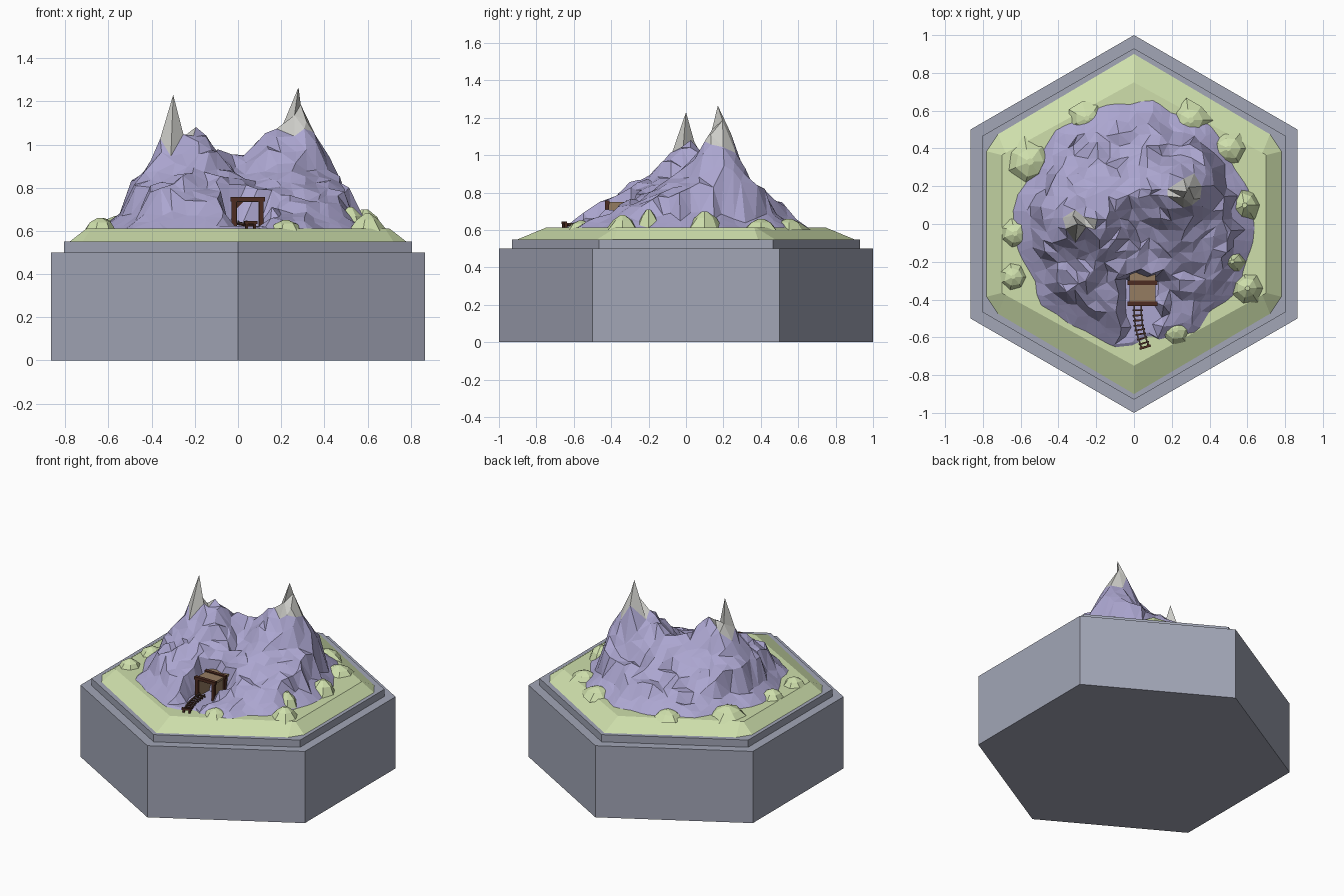
import bpy, bmesh, math, random
from mathutils import Vector, Matrix, noise

if "Cube" in bpy.data.objects:
    bpy.data.objects.remove(bpy.data.objects["Cube"])
random.seed(4)

def mat(name, c):
    m = bpy.data.materials.new(name)
    m.diffuse_color = (*c, 1)
    m.use_nodes = True
    m.node_tree.nodes["Principled BSDF"].inputs["Base Color"].default_value = m.diffuse_color
    return m

STONE = mat("stone", (.36, .38, .47))
GRASS = mat("grass", (.62, .74, .41))
ROCK = mat("rock", (.41, .38, .63))
SNOW = mat("snow", (.60, .60, .57))
TAN = mat("planks", (.30, .20, .12))
WOOD = mat("dark_wood", (.075, .025, .015))
IRON = mat("iron", (.10, .06, .05))

def make(name, bm, *mats):
    bmesh.ops.recalc_face_normals(bm, faces=bm.faces)
    me = bpy.data.meshes.new(name)
    bm.to_mesh(me)
    bm.free()
    ob = bpy.data.objects.new(name, me)
    bpy.context.collection.objects.link(ob)
    for m in mats:
        me.materials.append(m)
    return ob

def loft(name, rings, m):
    """Solid through stacked rings of equal point count."""
    bm = bmesh.new()
    vs = [[bm.verts.new(p) for p in r] for r in rings]
    n = len(vs[0])
    for a, b in zip(vs, vs[1:]):
        for i in range(n):
            bm.faces.new((a[i], a[(i+1) % n], b[(i+1) % n], b[i]))
    bm.faces.new(vs[0])
    bm.faces.new(vs[-1])
    return make(name, bm, m)

def hexa(r, z):
    return [(r*math.sin(i*math.pi/3), r*math.cos(i*math.pi/3), z) for i in range(6)]

def cut_hex(x, y1, x2, y2, top, z):
    q = [(0, top), (x2, y2), (x, y1), (x, -y1), (x2, -y2), (0, -top),
         (-x2, -y2), (-x, -y1), (-x, y1), (-x2, y2)]
    return [(a, b, z) for a, b in q]

def box(bm, lo, hi):
    c = [(a+b)/2 for a, b in zip(lo, hi)]
    s = [b-a for a, b in zip(lo, hi)]
    bmesh.ops.create_cube(bm, size=1, matrix=Matrix.Translation(c) @ Matrix.Diagonal((*s, 1)))

# hexagonal plinth, step and turf
loft("hex_plinth", [hexa(1, 0), hexa(1, .5)], STONE)
loft("hex_step", [hexa(.93, .5), hexa(.93, .55)], STONE)
loft("turf", [cut_hex(.78, .385, .72, .475, .90, .55),
              cut_hex(.70, .365, .68, .376, .75, .612)], GRASS)

# terrain: height is the highest of two peaks and the saddle ridge
def curve(d, pts):
    for (a, h), (b, k) in zip(pts, pts[1:]):
        if d <= b:
            return h + (k-h)*(d-a)/(b-a)
    return pts[-1][1]

LEFT, RIGHT = Vector((-.30, 0)), Vector((.28, .17))
PL = [(0, 1.23), (.05, 1.06), (.1, .95), (.2, .81), (.3, .70), (.4, .65), (.55, .58)]
PR = [(0, 1.26), (.05, 1.14), (.12, .98), (.2, .83), (.3, .70), (.4, .64), (.5, .58)]
RIDGE = [(-.19, .02, 1.10), (-.09, .13, .97), (.03, .17, .97), (.11, .16, 1.04), (.2, .13, 1.09)]
FALL = [(0, 0), (.1, .11), (.2, .21), (.3, .27), (.4, .32), (.6, .42)]

def height(x, y):
    p = Vector((x, y))
    h = max(curve((p-LEFT).length, PL), curve((p-RIGHT).length, PR))
    for a, b in zip(RIDGE, RIDGE[1:]):
        a, b = Vector(a), Vector(b)
        e = (b-a).xy
        t = min(1, max(0, (p-a.xy).dot(e)/e.length_squared))
        q = a.lerp(b, t)
        h = max(h, q.z - curve((p-q.xy).length, FALL))
    # vertical gullies fan out from the centre
    ang, r = math.atan2(y, x), p.length
    h += .045*noise.noise((5*math.cos(ang), 5*math.sin(ang), r*4)) * min(1, r*3)
    h += .04*noise.noise((x*13, y*13, 2))
    h = max(h, .632 + .03*noise.noise((x*9, y*9, 7)))
    # ragged foot
    edge = .625 + .045*noise.noise((4*math.cos(ang), 4*math.sin(ang), 5))
    if r > edge - .1:
        h = min(h, .60 + (edge-r)*.75 + .02)
    # level floor in front of the mine
    if -.06 < x < .15 and y < -.28:
        h = min(h, .622)
    return max(h, .57)

bm = bmesh.new()
N, S = 25, .70
grid = []
for j in range(N+1):
    row = []
    for i in range(N+1):
        x, y = [(-S + 2*S*k/N) + random.uniform(-.018, .018) for k in (i, j)]
        row.append(bm.verts.new((x, y, height(x, y))))
    grid.append(row)
# exact summits
for p, z in ((LEFT, 1.23), (RIGHT, 1.265)):
    v = min(bm.verts, key=lambda v: (v.co.xy-p).length)
    v.co = (p.x, p.y, z)
for j in range(N):
    for i in range(N):
        a, b, c, d = grid[j][i], grid[j][i+1], grid[j+1][i+1], grid[j+1][i]
        tris = ((a, b, c), (a, c, d)) if abs(a.co.z-c.co.z) < abs(b.co.z-d.co.z) else ((a, b, d), (b, c, d))
        for t in tris:
            if max(v.co.z for v in t) > .613:
                f = bm.faces.new(t)
                m = f.calc_center_median()
                if (m.z > 1.01 and (m.xy-LEFT).length < .085) or (m.z > 1.06 and (m.xy-RIGHT).length < .09):
                    f.material_index = 1
bmesh.ops.delete(bm, geom=[v for v in bm.verts if not v.link_faces], context='VERTS')
make("twin_peak_mountain", bm, ROCK, SNOW)

# low grassy mounds around the foot
for k, (x, y, r, h) in enumerate([(.60, -.34, .09, .07), (.585, .10, .10, .09), (-.63, -.05, .09, .05),
                                  (-.64, -.28, .08, .05), (.30, .55, .11, .05), (.50, .40, .10, .05),
                                  (-.55, .33, .13, .06), (-.25, .56, .10, .04), (.22, -.56, .09, .04),
                                  (.52, -.20, .08, .10)]):
    def ring(s, z):
        return [(x+s*r*random.uniform(.8, 1.1)*math.cos(i*math.tau/7),
                 y+s*r*random.uniform(.8, 1.1)*math.sin(i*math.tau/7), z) for i in range(7)]
    loft(f"grass_mound_{k}", [ring(1, .60), ring(.6, .61+h*.6), ring(.15, .61+h)], GRASS)

# mine entrance: hollow plank tunnel
bm = bmesh.new()
box(bm, (-.02, -.415, .612), (-.005, -.25, .745))
box(bm, (.095, -.415, .612), (.11, -.25, .745))
box(bm, (-.025, -.415, .735), (.115, -.25, .75))
make("tunnel_planks", bm, TAN)
bm = bmesh.new()
box(bm, (-.01, -.27, .612), (.10, -.255, .74))
make("tunnel_back", bm, WOOD)

# timber frames
for k, y in enumerate((-.422, -.31)):
    bm = bmesh.new()
    for x in (-.018, .108):
        box(bm, (x-.011, y-.011, .612), (x+.011, y+.011, .745))
    box(bm, (-.035, y-.012, .737), (.125, y+.012, .757))
    make(f"timber_frame_{k}", bm, WOOD)

# curved track with sleepers and end buffer
path = [(.02, -.42), (.02, -.48), (.026, -.54), (.038, -.59), (.057, -.645)]
path = [Vector(p) for p in path]
def side(i):
    d = (path[min(i+1, 4)]-path[max(i-1, 0)]).normalized()
    return Vector((-d.y, d.x))
for s, name in ((-1, "left_rail"), (1, "right_rail")):
    rings = []
    for i, p in enumerate(path):
        n, z = side(i), .640-.003*i
        c = p + n*s*.019
        rings.append([(*(c+n*a), z+b) for a, b in ((-.004, 0), (.004, 0), (.004, .008), (-.004, .008))])
    loft(name, rings, IRON)
bm = bmesh.new()
for k in range(9):
    t = (k+.4)/9*4
    i = int(t)
    p, n = path[i].lerp(path[i+1], t-i), side(i)
    M = Matrix.Translation((p.x, p.y, .636-.003*t)) @ Matrix.Rotation(math.atan2(n.y, n.x), 4, 'Z')
    bmesh.ops.create_cube(bm, size=1, matrix=M @ Matrix.Diagonal((.056, .009, .007, 1)))
make("sleepers", bm, WOOD)
bm = bmesh.new()
M = Matrix.Translation((.059, -.652, .630)) @ Matrix.Rotation(.3, 4, 'Z')
bmesh.ops.create_cube(bm, size=1, matrix=M @ Matrix.Translation((0, 0, .008)) @ Matrix.Diagonal((.062, .012, .014, 1)))
for s in (-1, 1):
    bmesh.ops.create_cube(bm, size=1, matrix=M @ Matrix.Translation((s*.019, .004, -.006)) @ Matrix.Diagonal((.011, .016, .028, 1)))
make("track_buffer", bm, WOOD)
